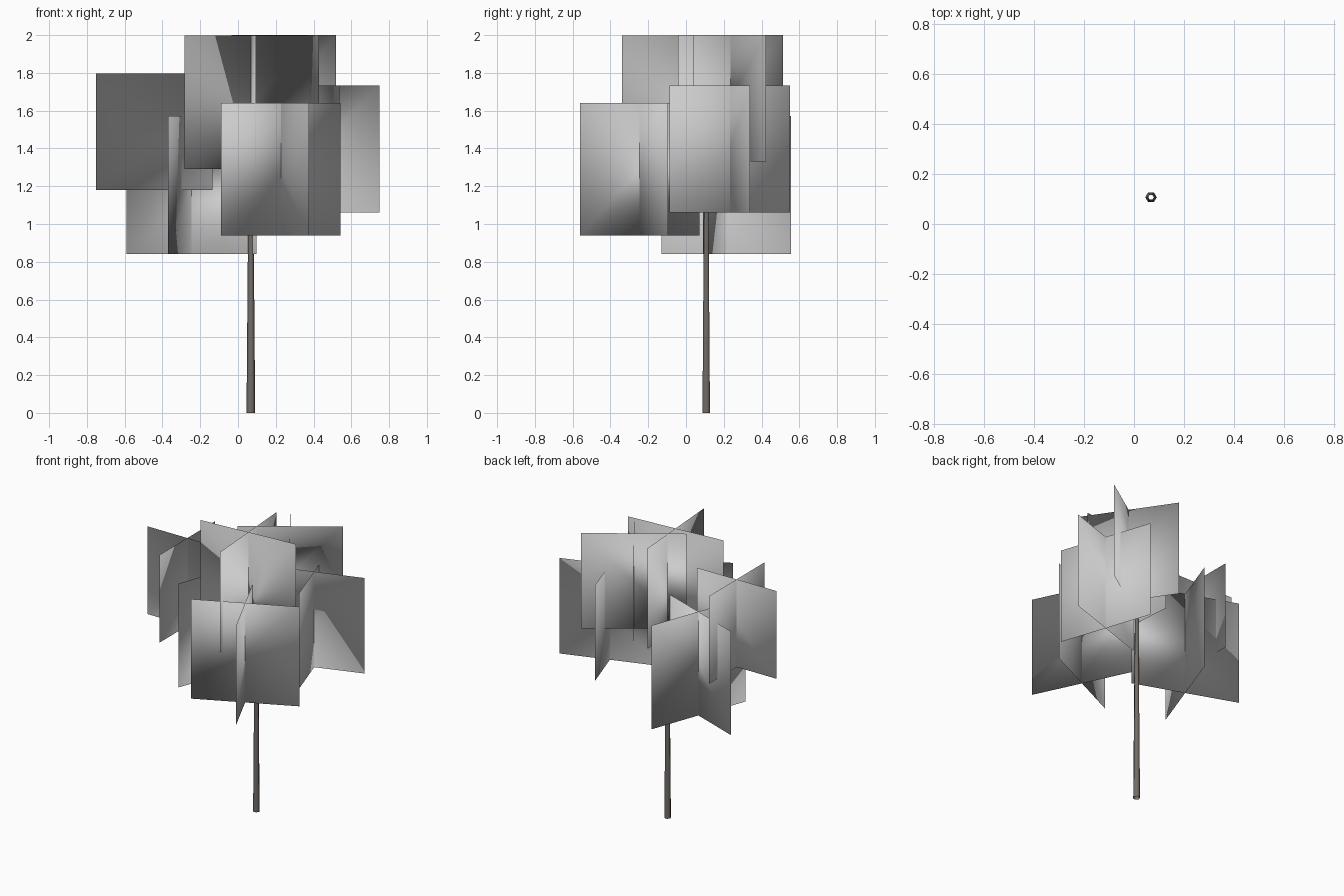
import bpy, bmesh
from math import radians, cos, sin, pi
from mathutils import Matrix, Vector

if "Cube" in bpy.data.objects:
    bpy.data.objects.remove(bpy.data.objects["Cube"])

CROWN = Vector((0, 0, 1.4))
bark = bpy.data.materials.new("bark")
bark.diffuse_color = (0.17, 0.15, 0.135, 1)
bark.use_nodes = True
bark.node_tree.nodes["Principled BSDF"].inputs["Base Color"].default_value = bark.diffuse_color


def finish(bm, name):
    for f in bm.faces:
        f.smooth = True
    me = bpy.data.meshes.new(name)
    bm.to_mesh(me)
    bm.free()
    ob = bpy.data.objects.new(name, me)
    bpy.context.collection.objects.link(ob)
    return ob


def foliage(name, x, y, bottom, top, angle):
    """Two square upright cards crossing at right angles."""
    bm = bmesh.new()
    w = (top - bottom) / 2
    for turn in (0, 90):
        a = radians(angle + turn)
        dx, dy = w * cos(a), w * sin(a)
        bm.faces.new([bm.verts.new(p) for p in (
            (x - dx, y - dy, bottom), (x + dx, y + dy, bottom),
            (x + dx, y + dy, top), (x - dx, y - dy, top))])
    ob = finish(bm, name)
    # Shade the cards as one round crown
    me = ob.data
    me.normals_split_custom_set_from_vertices(
        [(v.co - CROWN).normalized() for v in me.vertices])
    return ob


# Tapered six-sided trunk, open at both ends
bm = bmesh.new()
height = 1.45
bmesh.ops.create_cone(bm, cap_ends=False, segments=6, radius1=0.023,
                      radius2=0.011, depth=height,
                      matrix=Matrix.Translation((0.068, 0.107, height / 2))
                      @ Matrix.Rotation(pi / 2, 4, 'Z'))
trunk = finish(bm, "trunk")
trunk.data.materials.append(bark)

# Crossed leaf cards: x, y, bottom, top, turn in degrees
clusters = {
    "foliage_front": (0.227, -0.245, 0.94, 1.64, 25.4),
    "foliage_right": (0.43, 0.232, 1.06, 1.732, 18.5),
    "foliage_low_left": (-0.246, 0.214, 0.842, 1.572, -20),
    "foliage_high_left": (-0.443, 0.07, 1.18, 1.797, 0.2),
    "foliage_top_front": (0.07, 0.015, 1.29, 1.997, 4.2),
    "foliage_top_back": (0.242, 0.235, 1.33, 2.0, 34),
}
for name, spec in clusters.items():
    foliage(name, *spec)
